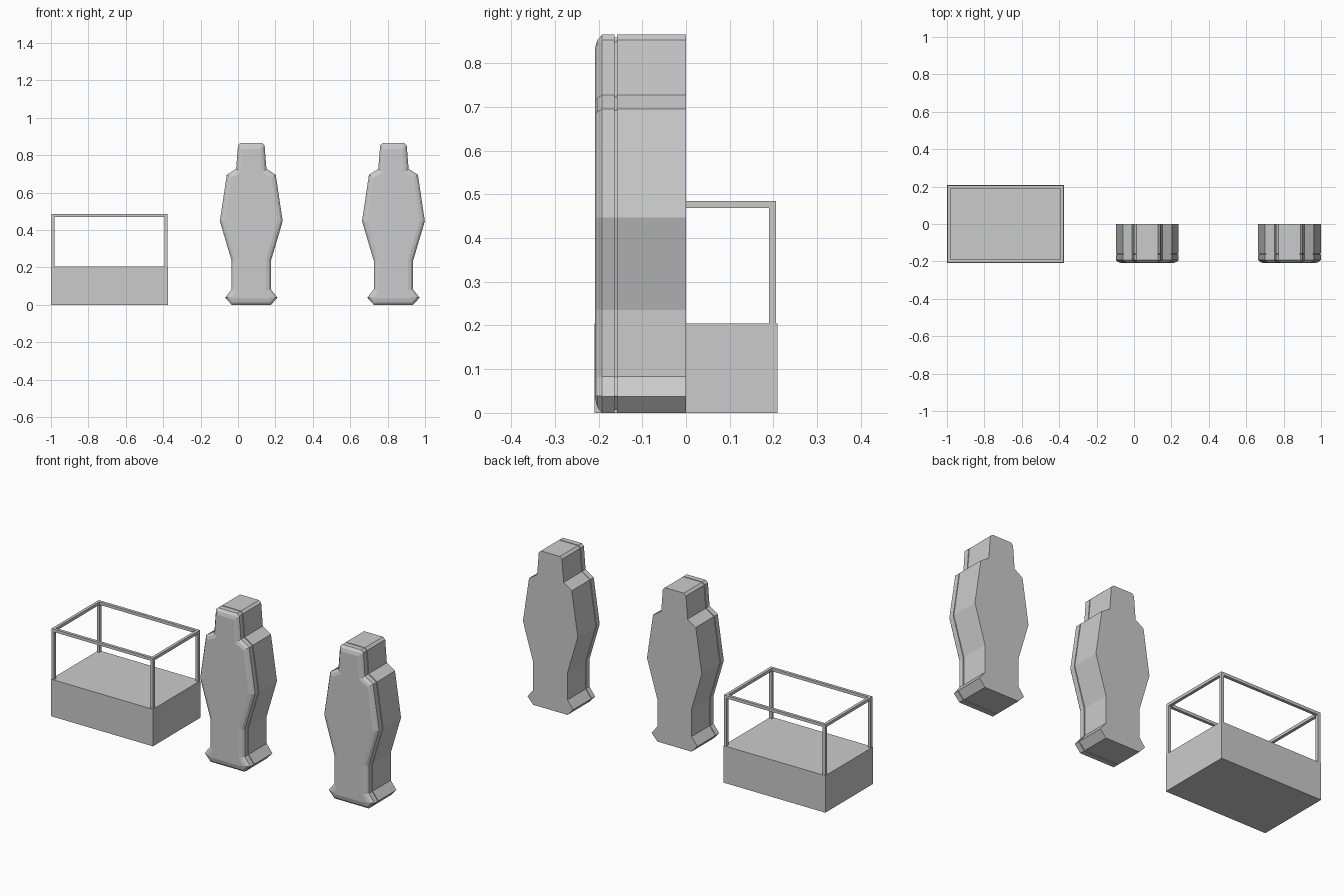
import bpy, bmesh

if "Cube" in bpy.data.objects:
    bpy.data.objects.remove(bpy.data.objects["Cube"])

# Half outline of the coffin (half width, height) and its front-face inset version
OUTER = [(0.105, 0), (0.140, 0.038), (0.105, 0.083), (0.105, 0.235), (0.168, 0.447),
         (0.131, 0.695), (0.081, 0.727), (0.071, 0.853), (0.058, 0.865)]
INNER = [(0.092, 0.033), (0.101, 0.041), (0.079, 0.078), (0.079, 0.24), (0.140, 0.447),
         (0.108, 0.679), (0.056, 0.707), (0.048, 0.829), (0.042, 0.834)]


def box(name, x0, x1, y0, y1, z0, z1):
    bm = bmesh.new()
    bmesh.ops.create_cube(bm, size=1)
    for v in bm.verts:
        v.co = ((x0 + x1) / 2 + v.co.x * (x1 - x0),
                (y0 + y1) / 2 + v.co.y * (y1 - y0),
                (z0 + z1) / 2 + v.co.z * (z1 - z0))
    return finish(name, bm)


def finish(name, bm):
    bmesh.ops.recalc_face_normals(bm, faces=bm.faces)
    me = bpy.data.meshes.new(name)
    bm.to_mesh(me)
    bm.free()
    ob = bpy.data.objects.new(name, me)
    bpy.context.collection.objects.link(ob)
    return ob


def blend(t):
    # Outline between the outer (0) and inset (1) shapes
    return [(a + (c - a) * t, b + (d - b) * t) for (a, b), (c, d) in zip(OUTER, INNER)]


def loft(name, cx, levels):
    # Joins mirrored outlines placed at successive depths
    bm = bmesh.new()
    rings = []
    for y, t in levels:
        half = blend(t)
        pts = half + [(-w, z) for w, z in reversed(half)]
        rings.append([bm.verts.new((cx + w, y, z)) for w, z in pts])
    n = len(rings[0])
    for a, b in zip(rings, rings[1:]):
        for i in range(n):
            j = (i + 1) % n
            bm.faces.new((a[i], a[j], b[j], b[i]))
    bm.faces.new(rings[0])
    bm.faces.new(rings[-1])
    return finish(name, bm)


# Two standing coffins: trough, lid seam groove, lid with rounded front
for k, cx in enumerate((0.071, 0.831)):
    loft(f"coffin_{k + 1}", cx, [
        (0, 0), (-0.158, 0), (-0.158, 0.2), (-0.163, 0.2), (-0.163, 0),
        (-0.192, 0), (-0.203, 0.4), (-0.208, 1)])

# Display case plinth
X0, X1, Y, ZB, ZT, T = -1.0, -0.375, 0.209, 0.205, 0.485, 0.016
box("case_plinth", X0, X1, -Y, Y, 0, ZB)

# Open frame: four posts and four top rails
X0, X1, Y = X0 + 0.002, X1 - 0.002, Y - 0.003
for sx, xa in (("left", X0), ("right", X1 - T)):
    for sy, ya in (("front", -Y), ("back", Y - T)):
        box(f"case_post_{sx}_{sy}", xa, xa + T, ya, ya + T, ZB, ZT - T)
    box(f"case_rail_{sx}", xa, xa + T, -Y, Y, ZT - T, ZT)
for sy, ya in (("front", -Y), ("back", Y - T)):
    box(f"case_rail_{sy}", X0 + T, X1 - T, ya, ya + T, ZT - T, ZT)
